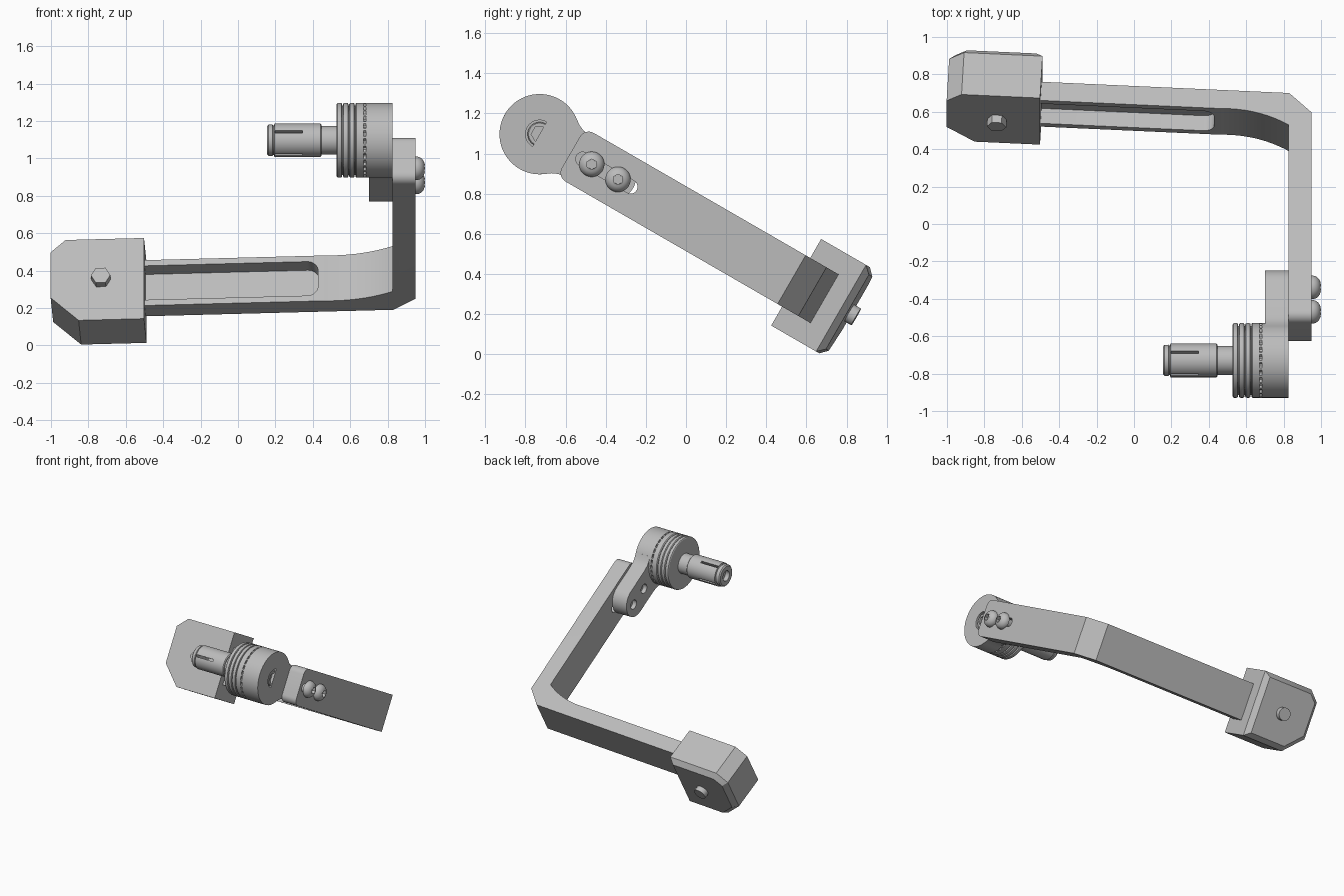
import bpy, bmesh, math
from mathutils import Matrix, Vector

cube = bpy.data.objects.get("Cube")
if cube:
    bpy.data.objects.remove(cube)

mat = bpy.data.materials.new("machined_grey")
mat.use_nodes = True
GREY = (0.5, 0.5, 0.5, 1)
mat.diffuse_color = GREY
mat.node_tree.nodes["Principled BSDF"].inputs["Base Color"].default_value = GREY

# Everything is built untilted (x, along, across), then tipped about x
TILT = Matrix.Rotation(math.radians(-30), 4, 'X')
MID = 0.585                  # centre line across the arm
HUB = -1.18                  # hub axis along the arm
PIVOT = Vector((-0.5, 0.345, MID))
SKEW = Matrix.Translation(PIVOT) @ Matrix.Rotation(math.radians(-3), 4, 'Z') @ Matrix.Translation(-PIVOT)
parts = []


def finish(name, bm, skew=False):
    bmesh.ops.recalc_face_normals(bm, faces=bm.faces)
    if skew:
        bm.transform(SKEW)
    me = bpy.data.meshes.new(name)
    bm.to_mesh(me)
    bm.free()
    me.materials.append(mat)
    ob = bpy.data.objects.new(name, me)
    bpy.context.collection.objects.link(ob)
    parts.append(ob)
    return ob


def prism_bm(pts, axis, a, b):
    """Extrude a 2D outline along one axis (0 = x, 1 = along, 2 = across)."""
    bm = bmesh.new()

    def ring(h):
        out = []
        for p in pts:
            co = list(p)
            co.insert(axis, h)
            out.append(bm.verts.new(co))
        return out
    lo, hi = ring(a), ring(b)
    bm.faces.new(lo)
    bm.faces.new(hi)
    n = len(pts)
    for i in range(n):
        j = (i + 1) % n
        bm.faces.new((lo[i], lo[j], hi[j], hi[i]))
    return bm


def prism(name, pts, axis, a, b, skew=False):
    return finish(name, prism_bm(pts, axis, a, b), skew)


def lathe(name, profile, along=HUB, across=MID, steps=64):
    """Turn an (x, radius) profile about an axis parallel to x."""
    bm = bmesh.new()
    vs = [bm.verts.new((x, r, 0)) for x, r in profile]
    es = [bm.edges.new(p) for p in zip(vs, vs[1:])]
    bmesh.ops.spin(bm, geom=vs + es, axis=(1, 0, 0), cent=(0, 0, 0),
                   angle=2 * math.pi, steps=steps)
    bmesh.ops.remove_doubles(bm, verts=bm.verts, dist=1e-5)
    bm.transform(Matrix.Translation((0, along, across)))
    return finish(name, bm)


def polygon(cx, cy, r, n, start=0.0):
    return [(cx + r * math.cos(start + 2 * math.pi * i / n),
             cy + r * math.sin(start + 2 * math.pi * i / n)) for i in range(n)]


def slot(x0, x1, y0, y1, r, n=8):
    pts = []
    for k, (cx, cy) in enumerate(((x1 - r, y1 - r), (x0 + r, y1 - r), (x0 + r, y0 + r), (x1 - r, y0 + r))):
        for i in range(n + 1):
            a = math.pi / 2 * (k + i / n)
            pts.append((cx + r * math.cos(a), cy + r * math.sin(a)))
    return pts


def cut(ob, *cutters):
    for c in cutters:
        m = ob.modifiers.new("cut", 'BOOLEAN')
        m.operation = 'DIFFERENCE'
        m.solver = 'EXACT'
        m.object = c
    bpy.context.view_layer.update()
    dg = bpy.context.evaluated_depsgraph_get()
    me = bpy.data.meshes.new_from_object(ob.evaluated_get(dg))
    ob.modifiers.clear()
    ob.data = me
    for c in cutters:
        parts.remove(c)
        bpy.data.objects.remove(c)


# Bent arm with a swept inner corner and clipped outer corner
sweep = [(0.45 + 0.375 * t / 16, 0.295 - 0.1 * (t / 16) ** 2.3) for t in range(17)]
outline = [(0.95, -1.0), (0.95, 0.27), (0.83, 0.39), (-0.7, 0.47), (-0.7, 0.355)] + sweep + [(0.825, -1.0)]
bm = prism_bm(outline, 2, MID - 0.14, MID + 0.14)
ends = [e for e in bm.edges if all(v.co.y < -0.99 for v in e.verts)
        and abs(e.verts[0].co.x - e.verts[1].co.x) > 0.1]
bmesh.ops.bevel(bm, geom=ends, offset=0.05, segments=6, profile=0.5, affect='EDGES')
arm = finish("bent_arm", bm)
cut(arm,
    prism("pocket_cutter", slot(-0.62, 0.43, MID - 0.105, MID + 0.105, 0.06), 1, 0.1, 0.437, True),
    prism("slot_cutter", slot(-0.967, -0.622, MID - 0.034, MID + 0.034, 0.0335), 0, 0.8, 1.0))

# End block with clipped corners and a bevelled back
block_pts = [(-0.5, 0.336), (-0.85, 0.336), (-1.0, 0.48), (-1.0, 0.76), (-0.92, 0.834), (-0.5, 0.834)]
bm = prism_bm(block_pts, 1, 0.296, 0.59)
back = [e for e in bm.edges if all(v.co.y > 0.58 for v in e.verts)]
bmesh.ops.bevel(bm, geom=back, offset=0.035, segments=1, affect='EDGES')
finish("end_block", bm, True)
prism("block_hex_stud", polygon(-0.73, MID, 0.052, 6), 1, 0.25, 0.32, True)
prism("block_back_pin", polygon(-0.73, MID, 0.048, 32), 1, 0.57, 0.63, True)

# Hub body, bored for its bolt
R = 0.2
hub = lathe("hub_body", [(0.684, 0), (0.684, R), (0.825, R), (0.825, 0.07), (0.805, 0.07), (0.805, 0)])
lathe("hub_front", [(0.627, 0), (0.627, R - 0.006), (0.633, R), (0.672, R), (0.672, 0)])
teeth = []
for i in range(120):
    a = 2 * math.pi * i / 120
    r = R if i % 4 < 2 else R - 0.012
    teeth.append((HUB + r * math.cos(a), MID + r * math.sin(a)))
prism("toothed_ring", teeth, 0, 0.670, 0.686)
for i, x in enumerate((0.527, 0.561, 0.594)):
    lathe(f"hub_ring_{i + 1}", [(x, 0), (x, R - 0.008), (x + 0.004, R - 0.002), (x + 0.01, R), (x + 0.021, R),
                                (x + 0.027, R - 0.002), (x + 0.03, R - 0.008), (x + 0.03, 0)])
lathe("hub_core", [(0.53, 0), (0.53, R - 0.015), (0.65, R - 0.015), (0.65, 0)])
bolt = lathe("hub_bolt", [(0.79, 0), (0.79, 0.06), (0.815, 0.06), (0.82, 0.055), (0.82, 0)])
cut(bolt, prism("socket", polygon(HUB, MID, 0.042, 6, math.radians(30)), 0, 0.8, 0.9))

# Tongue joining hub to arm, with flared root and round tip
W, TIP = 0.118, -0.76
flare = [(HUB, 0.16), (-1.06, 0.16), (-1.03, 0.138), (-1.0, 0.125), (-0.96, W)]
tip = [(TIP + W * math.sin(math.pi * i / 24), W * math.cos(math.pi * i / 24)) for i in range(25)]
half = flare + tip + [(u, -v) for u, v in reversed(flare)]
tongue = prism("hub_tongue", [(u, MID + v) for u, v in half], 0, 0.70, 0.825)
SCREWS = (-0.88, -0.729)
cut(tongue, *[prism("hole", polygon(u, MID, 0.036, 32), 0, 0.6, 0.9) for u in SCREWS])

# Domed screws
for i, u in enumerate(SCREWS):
    dome = [(0.953 + 0.047 * math.sin(a), 0.063 * math.cos(a) ** 0.8)
            for a in (math.pi / 2 * k / 10 for k in range(9))]
    profile = [(0.73, 0), (0.73, 0.031), (0.945, 0.031), (0.945, 0.063)] + dome + [(1.0, 0.022), (1.0, 0)]
    screw = lathe(f"arm_screw_{i + 1}", profile, along=u, steps=40)
    cut(screw, prism("socket", polygon(u, MID, 0.026, 6), 0, 0.972, 1.1))

# Split shaft with neck and bored tip
lathe("shaft_neck", [(0.43, 0), (0.43, 0.077), (0.54, 0.077), (0.54, 0)])
shaft = lathe("split_shaft", [(0.19, 0), (0.19, 0.04), (0.155, 0.04), (0.155, 0.074), (0.163, 0.083), (0.184, 0.084),
                              (0.187, 0.079), (0.192, 0.079), (0.195, 0.09), (0.44, 0.09), (0.446, 0.084), (0.446, 0)])
for w, h in ((0.12, 0.008), (0.008, 0.12)):
    box = [(HUB - w, MID - h), (HUB + w, MID - h), (HUB + w, MID + h), (HUB - w, MID + h)]
    cut(shaft, prism("slit", box, 0, 0.197, 0.345))

# Tip the assembly and smooth the round faces
bpy.ops.object.select_all(action='DESELECT')
for ob in parts:
    ob.data.transform(TILT)
    ob.select_set(True)
bpy.context.view_layer.objects.active = arm
bpy.ops.object.shade_smooth_by_angle(angle=math.radians(30))
